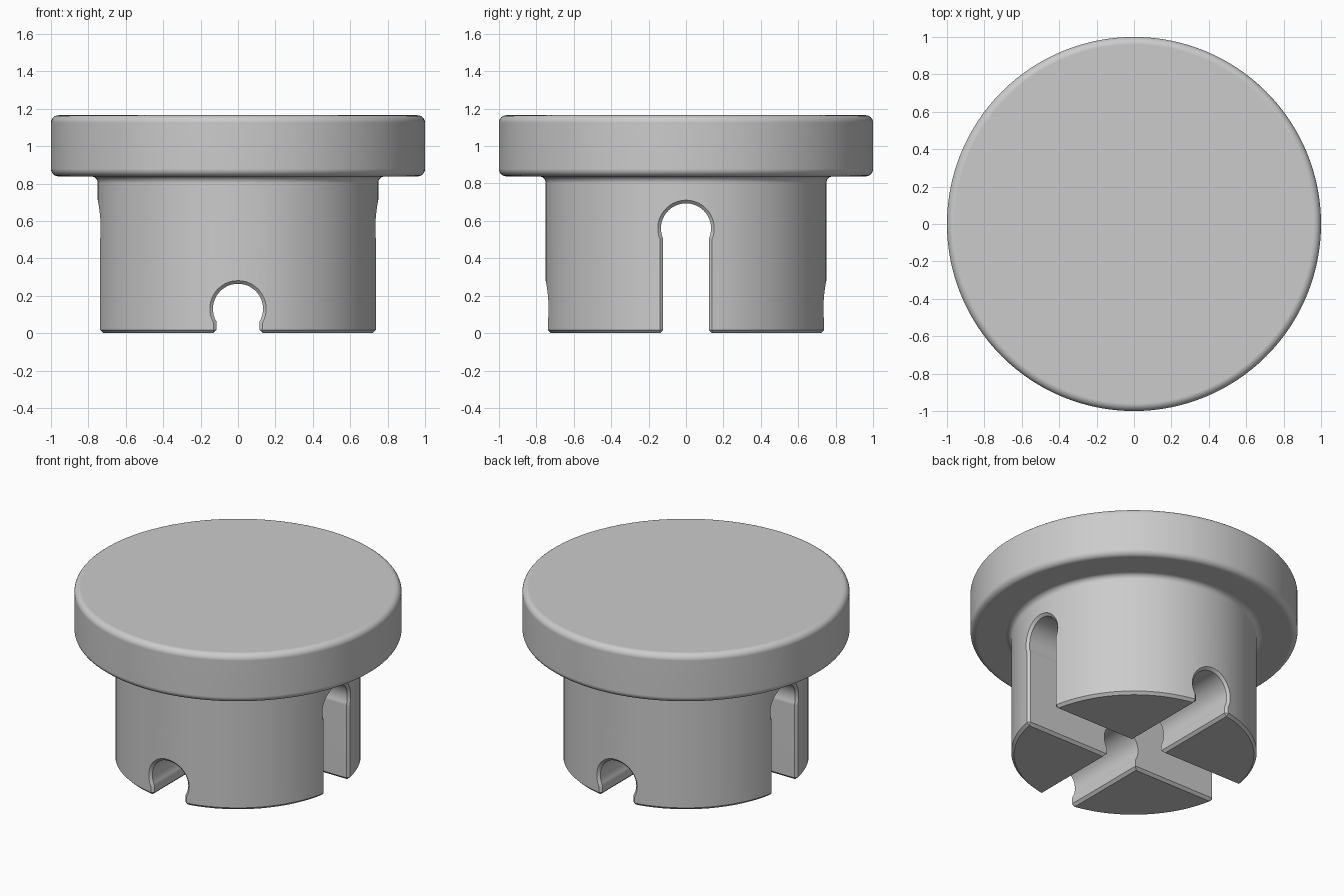
import bpy, bmesh, math

cube = bpy.data.objects.get("Cube")
if cube:
    bpy.data.objects.remove(cube)

STEM_R = 0.75
CHAMFER = 0.017

grey = bpy.data.materials.new("plain grey")
grey.use_nodes = True
grey.diffuse_color = (0.6, 0.6, 0.6, 1)
grey.node_tree.nodes["Principled BSDF"].inputs["Base Color"].default_value = (0.6, 0.6, 0.6, 1)


def make_object(name, bm):
    bmesh.ops.recalc_face_normals(bm, faces=bm.faces)
    mesh = bpy.data.meshes.new(name)
    bm.to_mesh(mesh)
    bm.free()
    mesh.materials.append(grey)
    obj = bpy.data.objects.new(name, mesh)
    bpy.context.collection.objects.link(obj)
    return obj


def skin(bm, loops):
    """Join equal closed loops of points with quads and cap both ends."""
    rings = [[bm.verts.new(p) for p in loop] for loop in loops]
    n = len(rings[0])
    for a, b in zip(rings, rings[1:]):
        for i in range(n):
            j = (i + 1) % n
            bm.faces.new((a[i], a[j], b[j], b[i]))
    bm.faces.new(rings[0])
    bm.faces.new(rings[-1])


def arc(cx, cz, r, start, end, steps=6):
    angles = [math.radians(start + (end - start) * i / steps) for i in range(steps + 1)]
    return [(cx + r * math.cos(a), cz + r * math.sin(a)) for a in angles]


# Plug body: chamfered stem, fillet under the head, rounded disc head
profile = [(STEM_R - CHAMFER, 0), (STEM_R, CHAMFER)]
profile += arc(0.785, 0.803, 0.035, 180, 90)
profile += arc(0.96, 0.878, 0.04, -90, 0)
profile += arc(0.96, 1.125, 0.04, 0, 90)
SIDES = 128
bm = bmesh.new()
skin(bm, [[(r * math.cos(2 * math.pi * i / SIDES), r * math.sin(2 * math.pi * i / SIDES), z)
           for i in range(SIDES)] for r, z in profile])
plug = make_object("plug_body", bm)


def keyhole(width, radius, height, grow):
    """Keyhole outline, flared at the bottom edge; grow widens it."""
    w, r = width + grow, radius + grow
    a = math.degrees(math.acos(w / r))
    half = [(w + 0.067, -0.05), (w, CHAMFER)]
    return half + arc(0, height, r, -a, 180 + a, 32) + [(-x, z) for x, z in reversed(half)]


def slot_cutter(name, width, height, turn):
    """Keyhole bar whose ends flare to chamfer the rim on the curved stem."""
    loops = []
    for side, depth, grow in ((-1, 0.15, CHAMFER * 1.5), (-1, 0, CHAMFER), (-1, -CHAMFER, 0),
                              (1, -CHAMFER, 0), (1, 0, CHAMFER), (1, 0.15, CHAMFER * 1.5)):
        loops.append([(x, side * (math.sqrt(STEM_R ** 2 - x * x) + depth), z)
                      for x, z in keyhole(width, 0.134, height, grow)])
    bm = bmesh.new()
    skin(bm, loops)
    cutter = make_object(name, bm)
    cutter.rotation_euler.z = turn
    cutter.hide_render = True
    return cutter


# Crossing slots: a short one front to back, a tall one side to side
cutters = [slot_cutter("short_slot_cutter", 0.115, 0.13, 0),
           slot_cutter("tall_slot_cutter", 0.122, 0.56, math.pi / 2)]

bpy.ops.object.select_all(action='DESELECT')
plug.select_set(True)
bpy.context.view_layer.objects.active = plug
for cutter in cutters:
    cut = plug.modifiers.new("slot", 'BOOLEAN')
    cut.operation = 'DIFFERENCE'
    cut.solver = 'EXACT'
    cut.object = cutter
    bpy.ops.object.modifier_apply(modifier=cut.name)
for cutter in cutters:
    bpy.data.objects.remove(cutter)

# Smooth shading with crisp edges and flat large faces
bpy.ops.object.shade_smooth_by_angle(angle=math.radians(30))
weighted = plug.modifiers.new("even_shading", 'WEIGHTED_NORMAL')
weighted.keep_sharp = True
